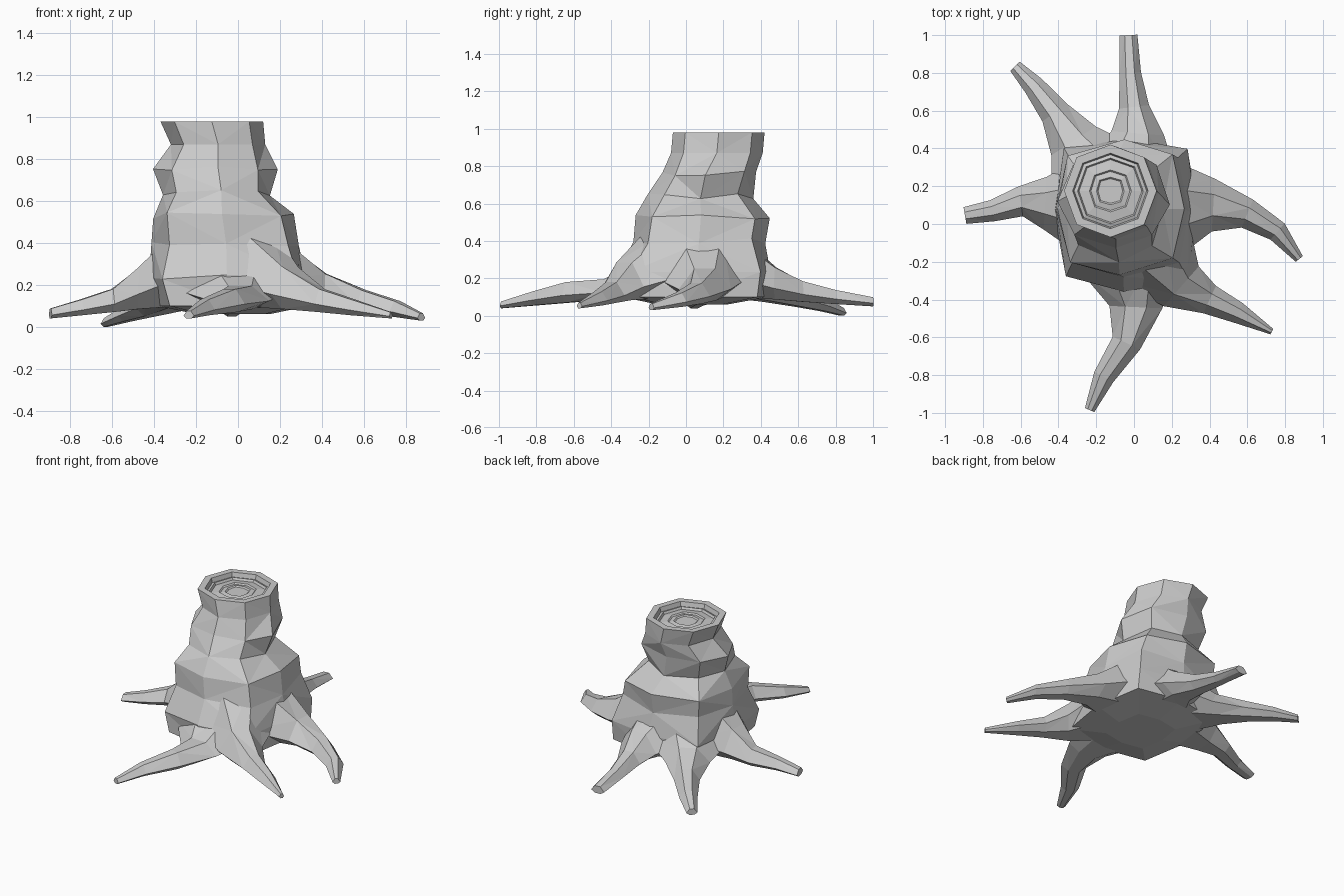
import bpy
import bmesh
import math
import random
from mathutils import Vector

random.seed(4)
cube = bpy.data.objects.get("Cube")
if cube:
    bpy.data.objects.remove(cube)

wood = bpy.data.materials.new("grey wood")
wood.use_nodes = True
grey = (0.6, 0.6, 0.6, 1)
wood.diffuse_color = grey
wood.node_tree.nodes["Principled BSDF"].inputs["Base Color"].default_value = grey


def loft(name, rings, lid_steps=()):
    """Skin equal rings with flat triangles, cap the ends, step the last cap inwards."""
    bm = bmesh.new()
    loops = [[bm.verts.new(point) for point in ring] for ring in rings]
    count = len(loops[0])
    for row, (lower, upper) in enumerate(zip(loops, loops[1:])):
        for i in range(count):
            j = (i + 1) % count
            if (i + row) % 2:
                bm.faces.new((lower[i], lower[j], upper[j]))
                bm.faces.new((lower[i], upper[j], upper[i]))
            else:
                bm.faces.new((lower[i], lower[j], upper[i]))
                bm.faces.new((lower[j], upper[j], upper[i]))
    bm.faces.new(loops[0][::-1])
    lid = bm.faces.new(loops[-1])
    bmesh.ops.recalc_face_normals(bm, faces=bm.faces)
    for width, depth in lid_steps:
        bmesh.ops.inset_region(bm, faces=[lid], thickness=width, depth=depth)
    mesh = bpy.data.meshes.new(name)
    bm.to_mesh(mesh)
    bm.free()
    mesh.materials.append(wood)
    obj = bpy.data.objects.new(name, mesh)
    bpy.context.collection.objects.link(obj)


def octagon(left, right, front, back, height, wobble):
    """Eight-sided ring filling the given bounds, roughened by wobble."""
    # The flared foot of the trunk is squarer than the neck
    corner = 1.2 if height < 0.3 else 1.12 if height < 0.6 else 1.03
    ring = []
    for i in range(8):
        angle = i * math.pi / 4
        fullness = corner if i % 2 else 1
        middle = Vector(((left + right) / 2, (front + back) / 2, height))
        reach = Vector(((right - left) * math.cos(angle),
                        (back - front) * math.sin(angle), 0)) * fullness / 2
        noise = Vector([random.uniform(-wobble, wobble) for axis in "xyz"])
        ring.append(middle + reach + noise)
    return ring


# Trunk: left, right, front, back bounds and height of each lumpy ring
trunk_bounds = [
    (-.2, .15, -.15, .22, .06),
    (-.38, .34, -.34, .44, .1),
    (-.42, .34, -.35, .46, .24),
    (-.41, .3, -.27, .41, .4),
    (-.41, .28, -.27, .45, .53),
    (-.35, .16, -.2, .36, .64),
    (-.41, .19, -.14, .37, .76),
    (-.32, .13, -.08, .41, .87),
    (-.37, .12, -.07, .42, .98),
]
trunk_rings = []
for bounds in trunk_bounds:
    is_rough = 0.2 < bounds[-1] < 0.8
    trunk_rings.append(octagon(*bounds, wobble=0.015 if is_rough else 0))

# Cut top: raised bark rim, then stepped growth rings (inset width, rise)
rim_and_rings = [(.045, 0), (.008, -.03), (.018, .006), (.008, -.015),
                 (.055, .008), (.008, -.008), (.03, .006), (.008, -.008)]
loft("trunk", trunk_rings, rim_and_rings)

# Roots share one taper; each has a path, shoulder height, tip half width and tip base
widths = (.28, .14, .08, .057)
section = [(-1, .35), (-.45, 0), (.45, 0), (1, .35), (.4, 1), (-.4, 1)]


def root(name, path, shoulder, tip_width, tip_base):
    points = [Vector(point) for point in path]
    last = len(points) - 1
    heights = (shoulder, shoulder * 0.5, 0.11, 0.075, tip_width * 0.6 + 0.02)
    halves = (*widths, tip_width)
    rings = []
    for i, point in enumerate(points):
        along = (points[min(i + 1, last)] - points[max(i - 1, 0)]).normalized()
        side = Vector((along.y, -along.x, 0))
        base = 0.1 + (tip_base - 0.1) * i / last
        rings.append([point.to_3d() + side * halves[i] * across
                      + Vector((0, 0, base + heights[i] * up))
                      for across, up in section])
    loft(name, rings)


root("back_root", [(-.03, .25), (.02, .48), (0, .62), (-.02, .8), (-.03, 1)],
     shoulder=.34, tip_width=.048, tip_base=.05)
root("back_right_root", [(-.2, .25), (-.32, .44), (-.42, .59), (-.53, .73), (-.63, .835)],
     shoulder=.3, tip_width=.035, tip_base=0)
root("right_root", [(-.25, .1), (-.47, .11), (-.6, .12), (-.75, .07), (-.895, .045)],
     shoulder=.4, tip_width=.045, tip_base=.04)
root("front_root", [(-.02, -.2), (.01, -.44), (-.04, -.63), (-.16, -.81), (-.235, -.985)],
     shoulder=.22, tip_width=.027, tip_base=.04)
root("front_left_root", [(.06, -.1), (.25, -.33), (.4, -.4), (.55, -.47), (.73, -.57)],
     shoulder=.4, tip_width=.016, tip_base=.04)
root("left_root", [(.18, .08), (.42, .1), (.6, .055), (.76, -.04), (.875, -.185)],
     shoulder=.34, tip_width=.024, tip_base=.03)
